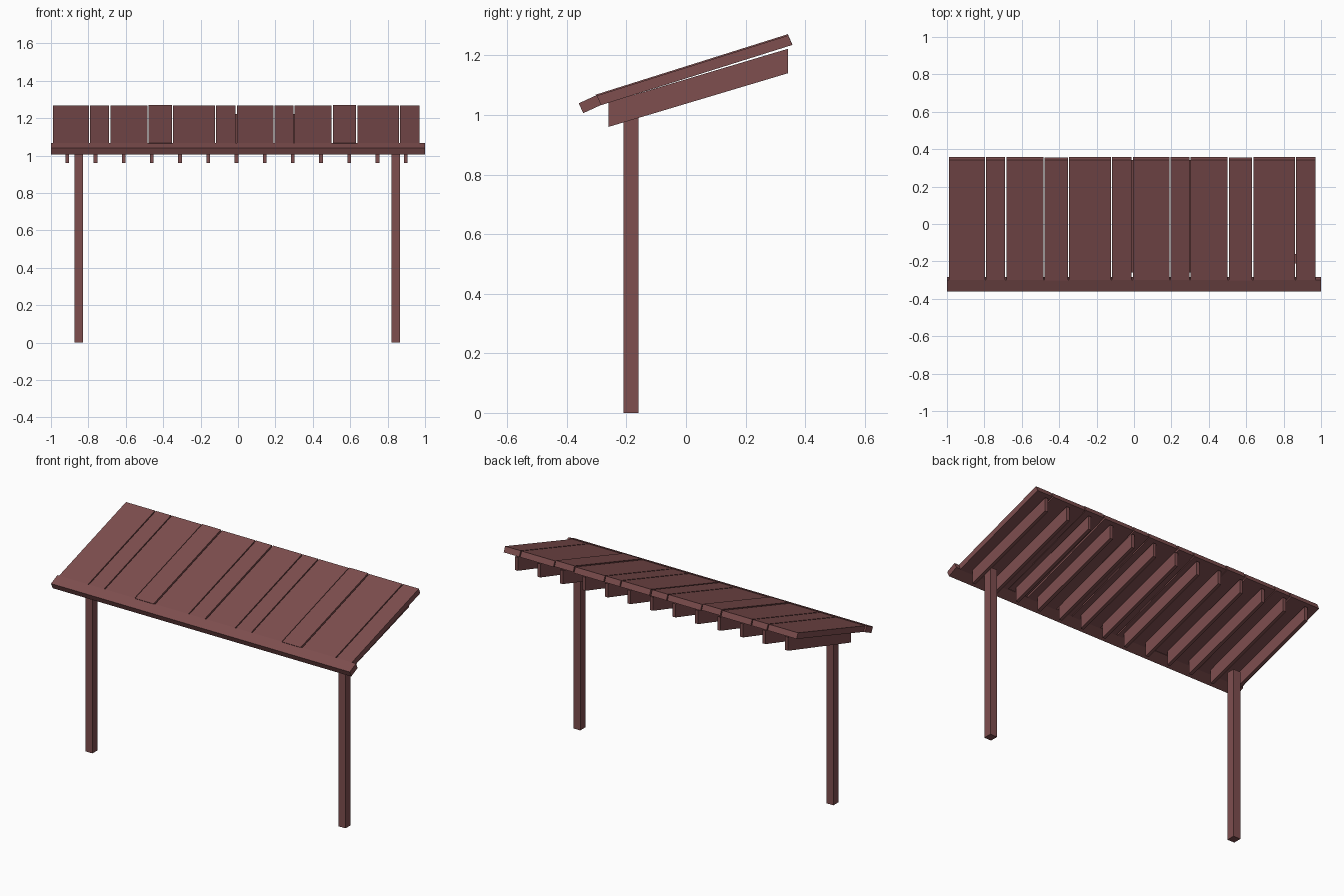
import bpy
import bmesh

if "Cube" in bpy.data.objects:
    bpy.data.objects.remove(bpy.data.objects["Cube"], do_unlink=True)

# Single stained timber colour
wood = bpy.data.materials.new("reddish brown wood")
wood.use_nodes = True
colour = (0.21, 0.077, 0.078, 1)
wood.diffuse_color = colour
wood.node_tree.nodes["Principled BSDF"].inputs["Base Color"].default_value = colour


def beam(name, profile, x0, x1):
    """Extrude a side profile of (y, z) points from x0 to x1."""
    bm = bmesh.new()
    face = bm.faces.new([bm.verts.new((x0, y, z)) for y, z in profile])
    new = bmesh.ops.extrude_face_region(bm, geom=[face])["geom"]
    bmesh.ops.translate(bm, vec=(x1 - x0, 0, 0),
                        verts=[v for v in new if isinstance(v, bmesh.types.BMVert)])
    bmesh.ops.recalc_face_normals(bm, faces=bm.faces)
    mesh = bpy.data.meshes.new(name)
    bm.to_mesh(mesh)
    bm.free()
    mesh.materials.append(wood)
    obj = bpy.data.objects.new(name, mesh)
    bpy.context.collection.objects.link(obj)
    return obj


# Two posts under the low edge
post = [(-0.21, 0), (-0.16, 0), (-0.16, 1.03), (-0.21, 1.03)]
beam("right_post", post, -0.875, -0.828)
beam("left_post", post, 0.82, 0.867)

# Evenly spaced sloping rafters with plumb-cut ends
rafter = [(-0.26, 0.96), (0.342, 1.14), (0.342, 1.222), (-0.26, 1.042)]
for i in range(13):
    x = -0.913 + 0.1508 * i
    beam(f"rafter_{i + 1}", rafter, x - 0.01, x + 0.01)

# Roof boards of mixed widths, the same run laid twice
board = [(-0.288, 1.032), (0.357, 1.235), (0.343, 1.267), (-0.302, 1.064)]
edges = [0, 0.2, 0.307, 0.512, 0.643, 0.872, 0.982]
gap = 0.003
for run in range(2):
    start = -0.993 + 0.985 * run
    for i, (a, b) in enumerate(zip(edges, edges[1:])):
        lift = 0.004 if i == 3 else 0
        raised = [(y - lift * 0.3, z + lift) for y, z in board]
        beam(f"roof_board_{run * 6 + i + 1}", raised, start + a + gap, start + b - gap)

# Fascia plank along the low edge
fascia = [(-0.345, 1.006), (-0.284, 1.034), (-0.299, 1.067), (-0.36, 1.039)]
beam("front_fascia", fascia, -1, 1)
